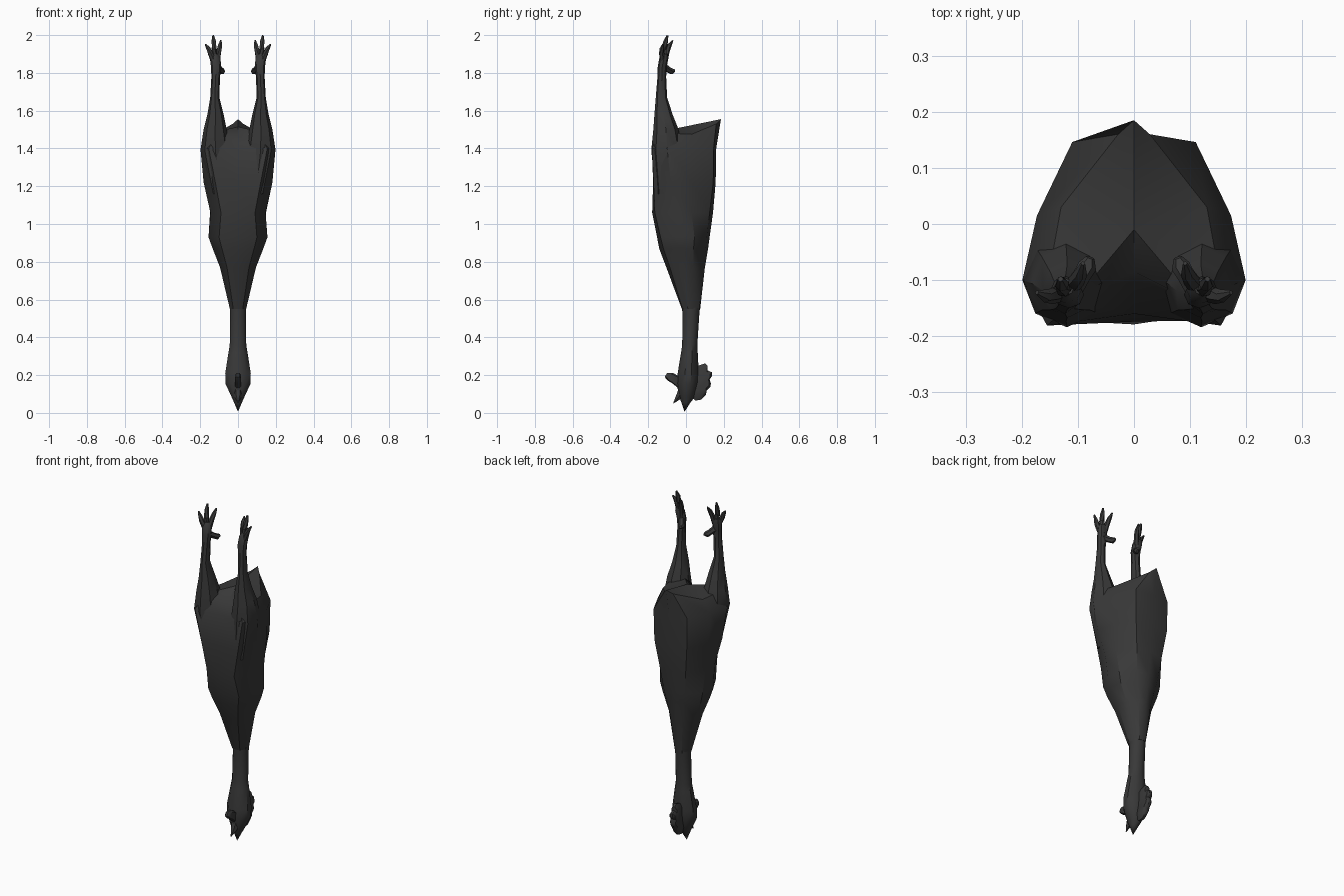
import bpy, bmesh, math
from mathutils import Vector

cube = bpy.data.objects.get("Cube")
if cube:
    bpy.data.objects.remove(cube, do_unlink=True)

mat = bpy.data.materials.new("charcoal")
mat.use_nodes = True
COLOR = (0.04, 0.04, 0.04, 1)
mat.diffuse_color = COLOR
bsdf = mat.node_tree.nodes["Principled BSDF"]
bsdf.inputs["Base Color"].default_value = COLOR
bsdf.inputs["Roughness"].default_value = 0.8


def finish(name, bm, mirror=False, angle=40):
    """Turn a bmesh into a shaded, coloured object."""
    bmesh.ops.recalc_face_normals(bm, faces=bm.faces)
    me = bpy.data.meshes.new(name)
    bm.to_mesh(me)
    bm.free()
    ob = bpy.data.objects.new(name, me)
    bpy.context.collection.objects.link(ob)
    me.materials.append(mat)
    if mirror:
        ob.modifiers.new("Mirror", 'MIRROR')
    bpy.ops.object.select_all(action='DESELECT')
    ob.select_set(True)
    bpy.context.view_layer.objects.active = ob
    bpy.ops.object.shade_smooth_by_angle(angle=math.radians(angle))
    return ob


def loft(name, rings, mirror=False, end=None, angle=40):
    """Skin closed rings of points; cap with faces, or a fan to the point end."""
    bm = bmesh.new()
    vs = [[bm.verts.new(p) for p in r] for r in rings]
    n = len(vs[0])
    for a, b in zip(vs, vs[1:]):
        for i in range(n):
            j = (i + 1) % n
            bm.faces.new((a[i], a[j], b[j], b[i]))
    bm.faces.new(vs[0])
    if end:
        tip = bm.verts.new(end)
        for i in range(n):
            bm.faces.new((vs[-1][i], vs[-1][(i + 1) % n], tip))
    else:
        bm.faces.new(vs[-1])
    return finish(name, bm, mirror, angle)


def ellipses(rows, sides=8):
    """Level elliptical rings from rows of (x, y, z, rx, ry)."""
    return [[(x + rx * math.sin(2 * math.pi * i / sides),
              y + ry * math.cos(2 * math.pi * i / sides), z)
             for i in range(sides)] for x, y, z, rx, ry in rows]


def limb(name, path, radii, mirror=True, sides=6):
    """Tapered limb whose rings follow the path direction."""
    pts = [Vector(p) for p in path]
    rings = []
    for k, p in enumerate(pts):
        d = pts[min(k + 1, len(pts) - 1)] - pts[max(k - 1, 0)]
        q = d.to_track_quat('Z', 'Y')
        rings.append([p + q @ Vector((radii[k] * math.cos(2 * math.pi * i / sides),
                                      radii[k] * math.sin(2 * math.pi * i / sides), 0))
                      for i in range(sides)])
    return loft(name, rings, mirror)


def whole(half):
    """Complete a half ring that starts and ends on x = 0."""
    return half + [(-x, y, z) for x, y, z in half[-2:0:-1]]


# Body: height, back ridge, back corner, two side points, front corner, keel
sections = [
    (0.55, .075, .022, .070, .043, .040, .043, .010, .025, -.018, -.022),
    (0.77, .100, .040, .090, .085, .040, .095, -.020, .058, -.085, -.104),
    (0.87, .117, .058, .104, .125, .040, .134, -.030, .085, -.120, -.142),
    (0.93, .125, .070, .110, .140, .045, .156, -.030, .100, -.135, -.153),
    (1.06, .143, .085, .125, .148, .030, .146, -.060, .090, -.165, -.179),
    (1.22, .157, .106, .144, .165, .030, .182, -.080, .120, -.172, -.174),
    (1.40, .160, .110, .146, .173, .015, .199, -.100, .155, -.181, -.160),
]
rings = []
for z, yb, xb, yk, x1, y1, x2, y2, xf, yf, yc in sections:
    rings.append(whole([(0, yb, z), (xb, yk, z), (x1, y1, z),
                        (x2, y2, z), (xf, yf, z), (0, yc, z)]))
# Rim of the rump, rising to the tail point
rings.append(whole([(0, .185, 1.555), (.028, .160, 1.53), (.13, .03, 1.475),
                    (.15, -.08, 1.48), (.11, -.14, 1.49), (0, -.085, 1.465)]))
loft("body", rings, end=(0, -.01, 1.515), angle=35)

# Neck and head, ending in the upper beak
loft("neck_and_head", ellipses([
    (0, .027, .60, .048, .052), (0, .026, .53, .044, .045),
    (0, .020, .36, .046, .040), (0, .018, .32, .053, .044),
    (0, .012, .21, .071, .056), (0, .008, .155, .070, .056),
    (0, .005, .085, .036, .042), (0, .000, .055, .022, .024)], 10),
    end=(0, -.008, .006))

# Lower beak
limb("lower_beak", [(0, -.012, .13), (0, -.038, .085), (0, -.066, .052)],
     [.028, .019, .002], mirror=False)


def plate(name, outline, thick):
    """Bevelled upright plate on the centre line, from (y, z) points."""
    cy = sum(p[0] for p in outline) / len(outline)
    cz = sum(p[1] for p in outline) / len(outline)
    rows = []
    for x, s in ((-thick, .75), (-thick * .4, 1), (thick * .4, 1), (thick, .75)):
        rows.append([(x, cy + (y - cy) * s, cz + (z - cz) * s) for y, z in outline])
    return loft(name, rows)


# Scalloped comb behind the head and wattle in front
plate("comb", [(.03, .24), (.065, .25), (.10, .262), (.115, .248), (.115, .225),
               (.137, .215), (.138, .195), (.125, .178), (.132, .155), (.128, .135),
               (.11, .12), (.105, .095), (.08, .07), (.05, .065), (.02, .09)], .018)
plate("wattle", [(-.03, .19), (-.07, .212), (-.10, .212), (-.113, .19),
                 (-.098, .172), (-.07, .155), (-.04, .13), (-.025, .15)], .015)

# Thighs flowing into the shanks
loft("legs", ellipses([
    (.095, -.100, 1.16, .050, .060), (.120, -.100, 1.39, .079, .084),
    (.121, -.106, 1.50, .061, .067), (.119, -.119, 1.58, .043, .048),
    (.123, -.130, 1.67, .024, .030), (.118, -.128, 1.78, .023, .023),
    (.116, -.126, 1.83, .027, .024), (.121, -.117, 1.88, .028, .024),
    (.124, -.112, 1.90, .018, .016)]), mirror=True)

# Toes
limb("outer_toe", [(.125, -.122, 1.85), (.147, -.129, 1.905), (.157, -.128, 1.93),
                   (.173, -.122, 1.952)], [.015, .014, .012, .004])
limb("middle_toe", [(.120, -.115, 1.85), (.126, -.116, 1.925), (.128, -.108, 1.965),
                    (.131, -.098, 1.998)], [.016, .014, .013, .005])
limb("inner_toe", [(.113, -.115, 1.85), (.101, -.100, 1.915), (.095, -.088, 1.945),
                   (.091, -.070, 1.972)], [.015, .014, .012, .004])
limb("hind_toe", [(.112, -.120, 1.835), (.092, -.090, 1.815), (.083, -.075, 1.808),
                  (.078, -.060, 1.812)], [.019, .016, .017, .008])
